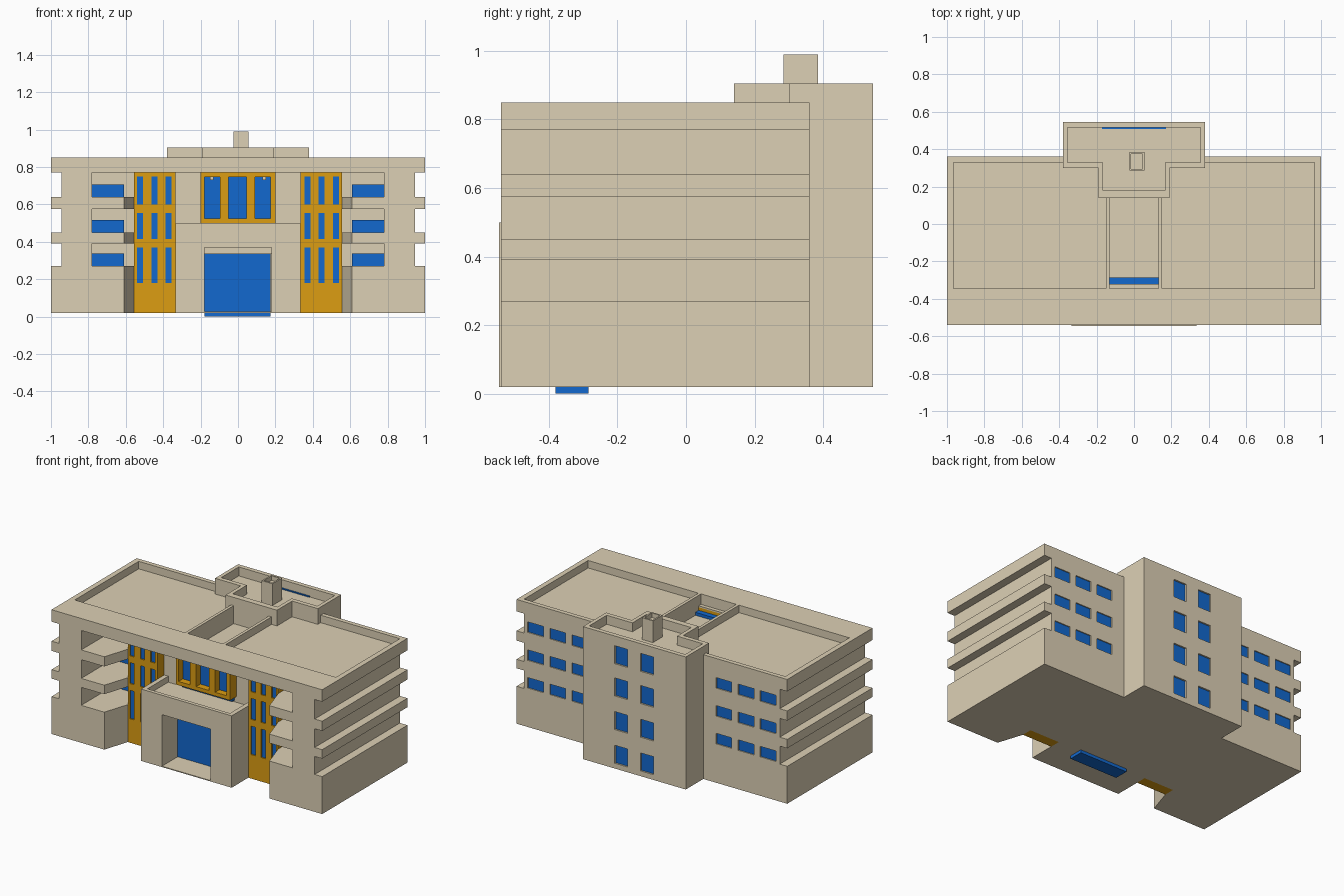
import bpy, bmesh

if "Cube" in bpy.data.objects:
    bpy.data.objects.remove(bpy.data.objects["Cube"])


def material(name, rgb):
    m = bpy.data.materials.new(name)
    m.diffuse_color = (*rgb, 1)
    m.use_nodes = True
    m.node_tree.nodes["Principled BSDF"].inputs["Base Color"].default_value = m.diffuse_color
    return m


STONE = material("stone", (0.72, 0.63, 0.46))
AMBER = material("amber", (0.72, 0.34, 0.006))
GLASS = material("glass", (0.006, 0.14, 0.62))


def finish(name, bm, mat):
    bmesh.ops.recalc_face_normals(bm, faces=bm.faces)
    me = bpy.data.meshes.new(name)
    bm.to_mesh(me)
    bm.free()
    me.materials.append(mat)
    ob = bpy.data.objects.new(name, me)
    bpy.context.collection.objects.link(ob)
    return ob


def extrude(bm, faces, vec):
    r = bmesh.ops.extrude_face_region(bm, geom=faces)
    vs = [g for g in r["geom"] if isinstance(g, bmesh.types.BMVert)]
    bmesh.ops.translate(bm, verts=vs, vec=vec)


def prism(name, pts, z0, z1, mat=STONE):
    bm = bmesh.new()
    f = bm.faces.new([bm.verts.new((x, y, z0)) for x, y in pts])
    extrude(bm, [f], (0, 0, z1 - z0))
    return finish(name, bm, mat)


def box(name, x0, x1, y0, y1, z0, z1, mat=STONE):
    return prism(name, [(x0, y0), (x1, y0), (x1, y1), (x0, y1)], z0, z1, mat)


def ring(name, outer, inner, z0, z1, mat=STONE):
    """Parapet between two matching outlines."""
    bm = bmesh.new()
    a, b = [[bm.verts.new((x, y, z0)) for x, y in p] for p in (outer, inner)]
    n = len(a)
    fs = [bm.faces.new((a[i], a[(i + 1) % n], b[(i + 1) % n], b[i])) for i in range(n)]
    extrude(bm, fs, (0, 0, z1 - z0))
    return finish(name, bm, mat)


def panel(name, xr, zr, wx, wz, y0, y1, mat=STONE):
    """Wall with a hole at every crossing of the x spans wx and z spans wz."""
    xs = sorted(list(xr) + [v for w in wx for v in w])
    zs = sorted(list(zr) + [v for w in wz for v in w])
    bm = bmesh.new()
    v = [[bm.verts.new((x, y0, z)) for z in zs] for x in xs]
    fs = [bm.faces.new((v[i][j], v[i + 1][j], v[i + 1][j + 1], v[i][j + 1]))
          for i in range(len(xs) - 1) for j in range(len(zs) - 1)
          if not (i % 2 and j % 2)]
    extrude(bm, fs, (0, y1 - y0, 0))
    return finish(name, bm, mat)


def sbox(name, s, x0, x1, *rest):
    return box(name, *sorted((s * x0, s * x1)), *rest)


def flip(s, spans):
    return [tuple(sorted((s * a, s * b))) for a, b in spans]


# central core
box("core", -0.555, 0.555, -0.30, 0.35, 0.02, 0.73)

BANDS = [(0.02, 0.27), (0.39, 0.45), (0.575, 0.64)]
SLOTS = [(0.27, 0.39), (0.45, 0.575), (0.64, 0.77)]
for s, side in ((-1, "left"), (1, "right")):
    # wing floors with parapets, and recessed storeys between them
    for z0, z1 in BANDS:
        p = [(.61, -.54), (1, -.54), (1, .36), (.945, .36), (.945, .35), (.555, .35), (.555, -.37)]
        prism(side + "_wing_band", [(s * x, y) for x, y in p], z0, z1)
    for z0, z1 in SLOTS:
        p = [(.78, -.54), (.945, -.54), (.945, .35), (.555, .35), (.555, -.20), (.78, -.20)]
        prism(side + "_wing_storey", [(s * x, y) for x, y in p], z0, z1)
        sbox(side + "_balcony_window", s, .61, .78, -.21, -.195, z0, z0 + .067, GLASS)
    # rear wall with windows
    panel(side + "_rear_wall", sorted((s * .38, s * .945)), (.02, .77),
          flip(s, [(.475, .59), (.638, .753), (.80, .918)]),
          [(.28, .35), (.465, .535), (.652, .722)], .36, .349)
    sbox(side + "_rear_glass", s, .44, .94, .34, .353, .25, .75, GLASS)
    # amber window column
    panel(side + "_column_front", sorted((s * .335, s * .555)), (.02, .77),
          flip(s, [(.355, .387), (.43, .463), (.508, .54)]),
          [(.18, .37), (.415, .555), (.60, .75)], -.37, -.355, AMBER)
    sbox(side + "_column_body", s, .335, .555, -.355, -.30, .02, .77, AMBER)
    sbox(side + "_column_glass", s, .35, .545, -.362, -.353, .17, .76, GLASS)
    # roof deck, parapets and light-well side wall
    sbox(side + "_upper_wall", s, .15, .555, -.30, .35, .73, .77)
    sbox(side + "_roof_deck", s, .15, .965, -.345, .33, .77, .80)
    sbox(side + "_side_parapet", s, .965, 1, -.345, .36, .77, .85)
    sbox(side + "_rear_parapet", s, .36, .965, .33, .36, .77, .85)
    sbox(side + "_well_wall", s, .13, .15, -.345, .15, .73, .85)
    # porch sides
    sbox(side + "_porch_pier", s, .18, .335, -.545, -.30, .02, .46)
    sbox(side + "_porch_parapet", s, .305, .335, -.52, -.30, .46, .50)
    sbox(side + "_bay_cheek", s, .185, .20, -.32, -.30, .50, .77, AMBER)

# front roof beam and ledge inside the light well
box("front_beam", -1, 1, -.54, -.345, .77, .85)
box("well_ledge", -.15, .15, -.345, -.32, .77, .78)

# entrance porch and door
box("porch_lintel", -.18, .18, -.545, -.30, .37, .46)
box("porch_front_parapet", -.335, .335, -.545, -.52, .46, .50)
box("porch_floor", -.18, .18, -.545, -.30, .02, .026)
box("door_header", -.18, .18, -.40, -.30, .335, .37)
box("door", -.18, .175, -.38, -.285, 0, .335, GLASS)

# central amber window bay
panel("bay_front", (-.20, .20), (.50, .77), [(-.18, -.095), (-.05, .045), (.09, .175)],
      [(.525, .745)], -.37, -.32, AMBER)
box("bay_glass", -.185, .185, -.325, -.285, .47, .75, GLASS)

# rear stair tower
box("tower_body", -.38, .38, .30, .53, .02, .845)
panel("tower_rear_wall", (-.38, .38), (.02, .845), [(-.14, -.045), (.05, .145)],
      [(z - .06, z + .06) for z in (.115, .34, .565, .78)], .545, .53)
box("tower_glass", -.17, .17, .508, .534, .04, .852, GLASS)
box("tower_stem", -.19, .19, .14, .30, .72, .845)
half_out = [(.19, .14), (.19, .30), (.38, .30), (.38, .545)]
half_in = [(.165, .18), (.165, .33), (.355, .33), (.355, .515)]
outline = [h + [(-x, y) for x, y in reversed(h)] for h in (half_out, half_in)]
ring("tower_parapet", *outline, .845, .905)

# chimney with open top
box("chimney_core", -.02, .05, .29, .38, .84, .96)
ring("chimney_shell", [(-.025, .285), (.055, .285), (.055, .385), (-.025, .385)],
     [(-.015, .295), (.045, .295), (.045, .375), (-.015, .375)], .84, .99)
